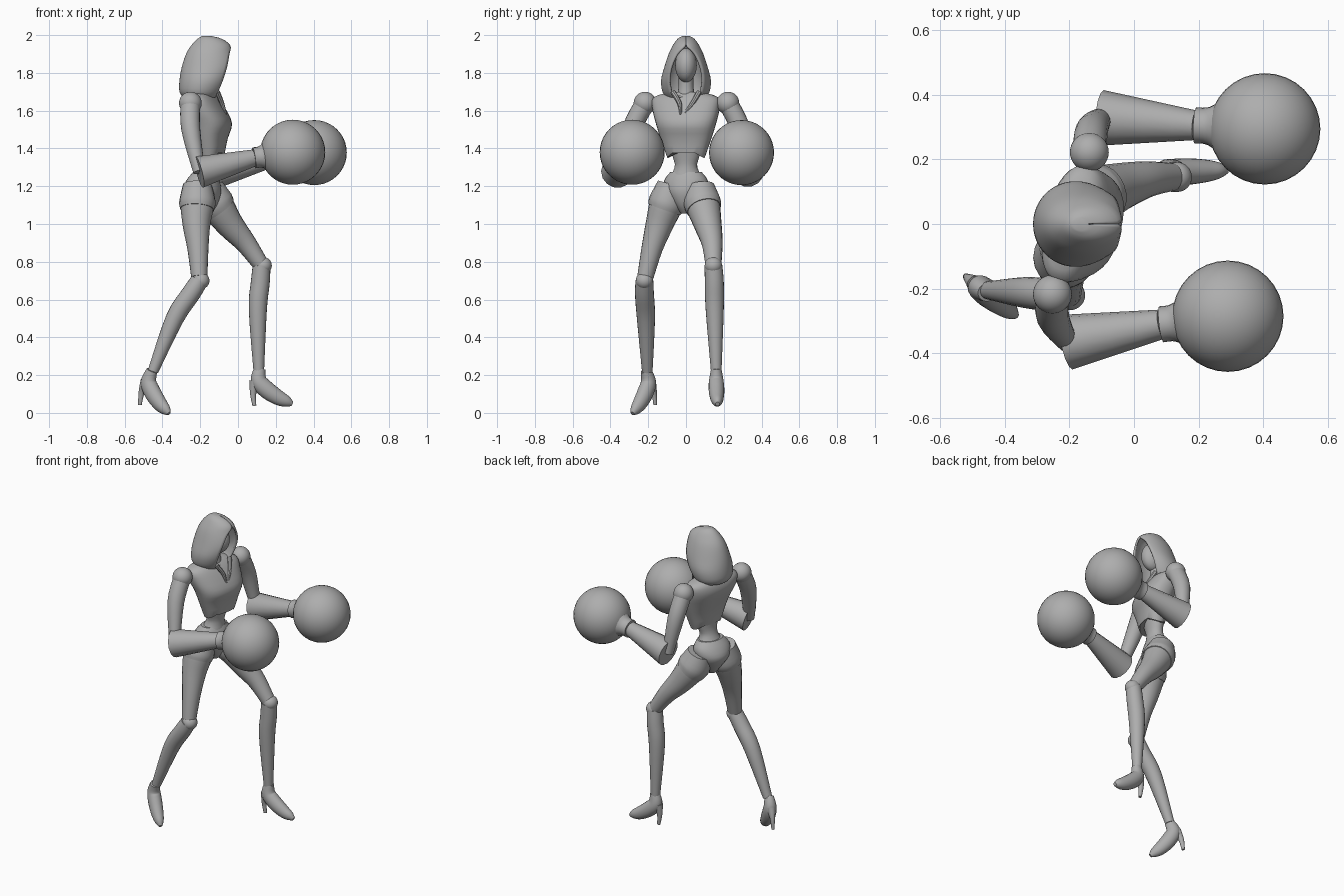
import bpy, bmesh, math
from mathutils import Vector, Matrix

old = bpy.data.objects.get("Cube")
if old:
    bpy.data.objects.remove(old, do_unlink=True)

grey = bpy.data.materials.new("plain grey")
grey.use_nodes = True
COLOUR = (0.42, 0.42, 0.42, 1)
grey.diffuse_color = COLOUR
grey.node_tree.nodes["Principled BSDF"].inputs["Base Color"].default_value = COLOUR


def finish(name, bm, angle=40):
    """Turn a bmesh into a shaded grey object."""
    bmesh.ops.recalc_face_normals(bm, faces=bm.faces)
    mesh = bpy.data.meshes.new(name)
    bm.to_mesh(mesh)
    bm.free()
    mesh.materials.append(grey)
    ob = bpy.data.objects.new(name, mesh)
    bpy.context.collection.objects.link(ob)
    bpy.ops.object.select_all(action='DESELECT')
    ob.select_set(True)
    bpy.context.view_layer.objects.active = ob
    bpy.ops.object.shade_smooth_by_angle(angle=math.radians(angle))
    return ob


def skin(name, rings, wrap=True, caps=True, angle=40):
    """Join successive rings of points into a surface."""
    bm = bmesh.new()
    rows = [[bm.verts.new(p) for p in ring] for ring in rings]
    n = len(rows[0])
    for a, b in zip(rows, rows[1:]):
        for i in range(n if wrap else n - 1):
            j = (i + 1) % n
            bm.faces.new((a[i], a[j], b[j], b[i]))
    if caps:
        bm.faces.new(rows[0])
        bm.faces.new(rows[-1])
    return finish(name, bm, angle)


def resample(points, steps):
    """Catmull-Rom interpolation through vectors of any size."""
    pts = [Vector(p) for p in points]
    ext = [pts[0]] + pts + [pts[-1]]
    out = []
    for a, b, c, d in zip(ext, ext[1:], ext[2:], ext[3:]):
        for s in range(steps):
            t = s / steps
            out.append(b + (c - a) * t / 2 + (a * 2 - b * 5 + c * 4 - d) * t * t / 2
                       + (b * 3 - a - c * 3 + d) * t ** 3 / 2)
    return out + [pts[-1]]


def tube(name, points, side=(0, 1, 0), squash=1, sides=20, steps=4):
    """Limb through (x, y, z, radius) points; squash scales the sideways radius."""
    pts = resample(points, steps)
    rings = []
    for i, p in enumerate(pts):
        t = (pts[min(i + 1, len(pts) - 1)].xyz - pts[max(i - 1, 0)].xyz).normalized()
        s = Vector(side)
        s = (s - t * s.dot(t)).normalized()
        u = t.cross(s)
        angles = [math.tau * k / sides for k in range(sides)]
        rings.append([p.xyz + p.w * (s * math.cos(a) * squash + u * math.sin(a)) for a in angles])
    return skin(name, rings)


def body(name, levels, turn, power=0.85, arch=0):
    """Stack of rounded (z, x, half depth, half width) sections, twisted about z."""
    spin = Matrix.Rotation(math.radians(turn), 3, 'Z')
    rings = []
    for k, (z, cx, hx, hy) in enumerate(resample(levels, 3)):
        ring = []
        for i in range(32):
            c, s = math.cos(math.tau * i / 32), math.sin(math.tau * i / 32)
            lift = arch * (1 - abs(s)) if k == 0 else 0
            ring.append(Vector((cx, 0, z + lift)) + spin @ Vector((
                hx * math.copysign(abs(c) ** power, c), hy * math.copysign(abs(s) ** power, s), 0)))
        rings.append(ring)
    return skin(name, rings)


def ball(name, centre, size):
    bm = bmesh.new()
    bmesh.ops.create_uvsphere(bm, u_segments=32, v_segments=20, radius=1)
    bmesh.ops.scale(bm, vec=size, verts=bm.verts)
    bmesh.ops.translate(bm, vec=centre, verts=bm.verts)
    return finish(name, bm)


def hood_ring(z, back, front, half, gap):
    """Open arc running from one edge of the face opening to the other."""
    a0 = math.asin(min(gap / half, 1))
    rx = (front - back) / (1 + math.cos(a0))
    arc = [a0 + (math.tau - 2 * a0) * i / 36 for i in range(37)]
    return [(back + rx + rx * math.cos(a), half * math.sin(a), z) for a in arc]


# Hood, face and neck
hood_levels = [
    (1.67, -.29, -.12, .105, .06), (1.7, -.31, -.105, .125, .08),
    (1.76, -.31, -.08, .132, .09), (1.83, -.298, -.058, .115, .082),
    (1.9, -.275, -.045, .092, .05), (1.945, -.248, -.04, .07, .004),
    (1.98, -.215, -.085, .045, .001), (1.995, -.19, -.14, .02, .001)]
hood = skin("hood", [hood_ring(*v) for v in resample(hood_levels, 3)], wrap=False)
shell = hood.modifiers.new("thickness", 'SOLIDIFY')
shell.thickness = 0.012
shell.offset = -1
ball("face", (-.145, 0, 1.84), (.075, .057, .09))
tube("neck", [(-.17, 0, 1.82, .04), (-.175, 0, 1.72, .04), (-.18, 0, 1.64, .06)])
for name, s in (("left_collar", 1), ("right_collar", -1)):
    tube(name, [(-.11, s * .07, 1.7, .014), (-.085, s * .035, 1.64, .012),
                (-.065, s * .008 - .02, 1.58, .006)], sides=8)

# Torso
body("chest", [(1.35, -.14, .06, .1), (1.45, -.14, .078, .135), (1.53, -.143, .104, .16),
               (1.61, -.175, .1, .18), (1.67, -.19, .075, .175), (1.7, -.19, .045, .08)],
     -14, arch=.06)
body("abdomen", [(1.23, -.18, .075, .1), (1.3, -.165, .05, .06), (1.36, -.155, .048, .072),
                 (1.44, -.15, .06, .09)], -8, 1)
body("pelvis", [(1.055, -.18, .035, .025), (1.1, -.18, .07, .06), (1.17, -.19, .1, .11),
                (1.23, -.185, .085, .118), (1.275, -.175, .06, .085)], -18, 1)

# Arms: shoulder, upper arm, forearm, cuff and round glove
arms = {
    "left": [(-.138, .222, 1.64), (-.13, .29, 1.5), (-.1, .328, 1.28), (.19, .305, 1.35), (.404, .294, 1.378)],
    "right": [(-.252, -.217, 1.64), (-.25, -.29, 1.5), (-.205, -.365, 1.275), (.085, -.31, 1.35), (.29, -.285, 1.38)]}
for side, (shoulder, mid, elbow, wrist, fist) in arms.items():
    ball(side + "_shoulder", shoulder, (.06, .06, .06))
    tube(side + "_upper_arm", [(*shoulder, .052), (*mid, .05), (*elbow, .032)], side=(1, 0, 0))
    tube(side + "_forearm", [(*elbow, .086), (*wrist, .046)], sides=14)
    w, f = Vector(wrist), Vector(fist)
    tube(side + "_cuff", [(*w, .056), (*w.lerp(f, .2), .06), (*w.lerp(f, .5), .105)])
    ball(side + "_glove", fist, (.172, .172, .172))

# Legs: hip guard, thigh, knee and shin
legs = {
    "left": ([(-.155, .075, 1.2, .07), (-.125, .085, 1.12, .092), (-.045, .115, 1, .074),
              (.04, .138, .9, .056), (.118, .145, .79, .043)],
             [(.125, .145, .78, .047), (.118, .15, .69, .05), (.105, .152, .55, .048), (.11, .16, .22, .028)]),
    "right": ([(-.215, -.075, 1.21, .07), (-.215, -.1, 1.12, .09), (-.22, -.14, 1, .074),
               (-.212, -.18, .87, .056), (-.205, -.215, .72, .043)],
              [(-.205, -.22, .7, .047), (-.25, -.22, .63, .05), (-.335, -.212, .5, .048), (-.45, -.205, .22, .028)])}
for side, (thigh, shin) in legs.items():
    tube(side + "_thigh", thigh)
    tube(side + "_shin", shin)
    guard = [Vector(p) for p in thigh[:2]]
    guard.append(guard[1].lerp(Vector(thigh[2]), .35))
    tube(side + "_hip_guard", [(*p.xyz, p.w + .006) for p in guard])
    knee = Vector(shin[0][:3])
    ball(side + "_knee", knee + Vector((.008, 0, 0)), (.046, .046, .045))

# High-heeled shoes, laid out as (forward, up, radius) from the ankle
sole = [(.01, .01, .03), (.005, -.055, .043), (.05, -.105, .046), (.11, -.145, .04),
        (.155, -.165, .029), (.183, -.178, .012)]
spike = [(-.012, -.06, .032), (-.025, -.12, .017), (-.018, -.188, .01)]
for side, ankle, yaw, pitch in (("left", (.105, .16, .225), 2, 0),
                                ("right", (-.465, -.205, .218), -38, 16)):
    turn = Matrix.Rotation(math.radians(yaw), 3, 'Z') @ Matrix.Rotation(math.radians(pitch), 3, 'Y')
    across = turn @ Vector((0, 1, 0))
    for part, path in (("shoe", sole), ("heel", spike)):
        pts = [(*(Vector(ankle) + turn @ Vector((f, 0, u))), r) for f, u, r in path]
        tube(side + "_" + part, pts, side=across, squash=.9)
